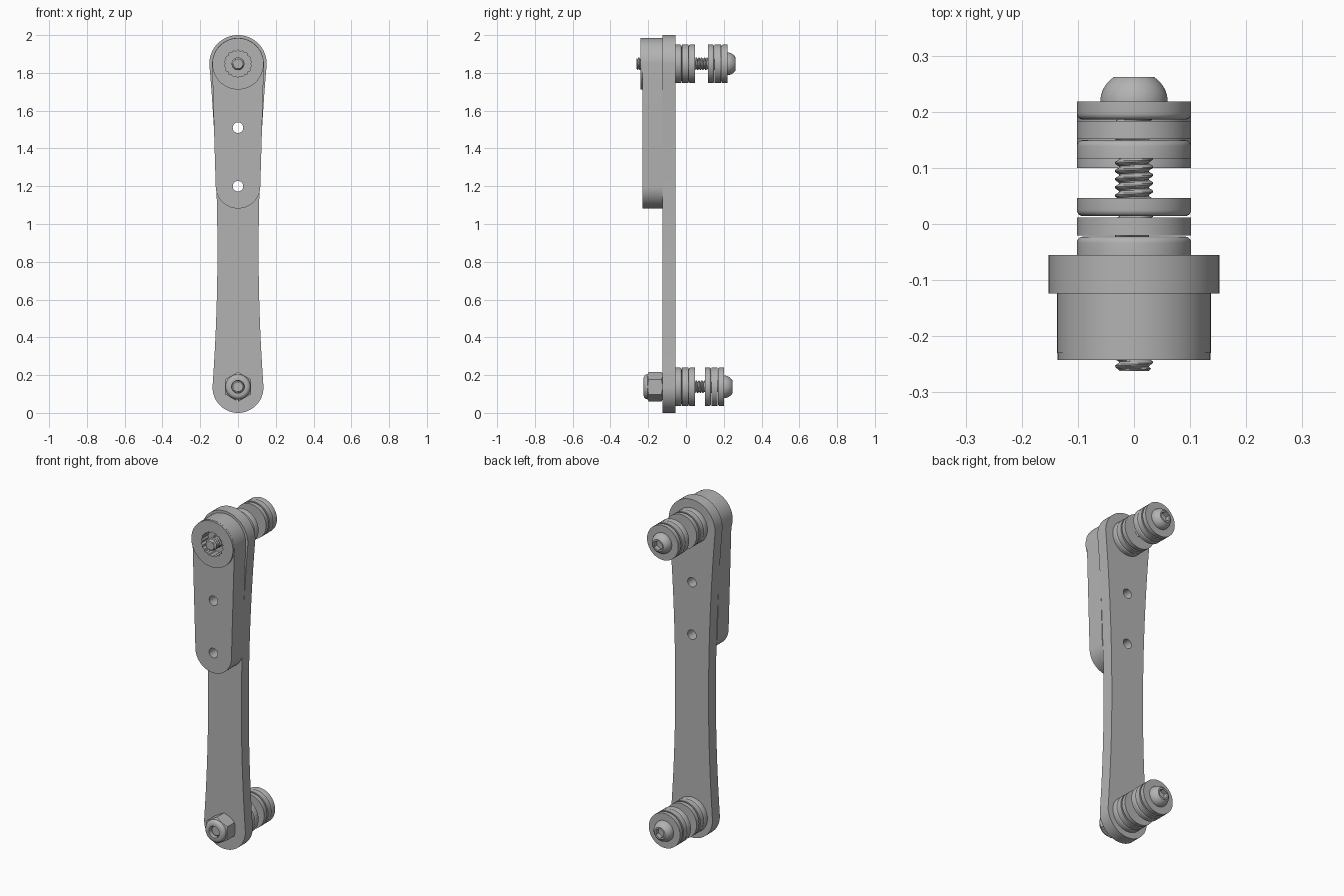
import bpy, bmesh, math
from math import pi, sin, cos, radians

cube = bpy.data.objects.get("Cube")
if cube:
    bpy.data.objects.remove(cube, do_unlink=True)

grey = bpy.data.materials.new("machined grey")
grey.use_nodes = True
grey.diffuse_color = (0.45, 0.45, 0.45, 1)
grey.node_tree.nodes["Principled BSDF"].inputs["Base Color"].default_value = (0.45, 0.45, 0.45, 1)

TOP, BOTTOM = 1.848, 0.138      # heights of the two bolts
HOLES = (1.51, 1.2)             # heights of the through holes


def finish(name, bm):
    bmesh.ops.remove_doubles(bm, verts=bm.verts, dist=1e-6)
    bmesh.ops.recalc_face_normals(bm, faces=bm.faces)
    mesh = bpy.data.meshes.new(name)
    bm.to_mesh(mesh)
    bm.free()
    mesh.materials.append(grey)
    ob = bpy.data.objects.new(name, mesh)
    bpy.context.collection.objects.link(ob)
    return ob


def smooth(ob):
    bpy.ops.object.select_all(action='DESELECT')
    ob.select_set(True)
    bpy.context.view_layer.objects.active = ob
    bpy.ops.object.shade_smooth_by_angle(angle=radians(30))


def skin(name, rings):
    """Closed loops of points joined in order and capped at both ends."""
    bm = bmesh.new()
    loops = [[bm.verts.new(p) for p in ring] for ring in rings]
    n = len(loops[0])
    for a, b in zip(loops, loops[1:]):
        for i in range(n):
            j = (i + 1) % n
            bm.faces.new((a[i], a[j], b[j], b[i]))
    bm.faces.new(loops[0])
    bm.faces.new(loops[-1])
    return finish(name, bm)


def plate(name, outline, y0, y1):
    return skin(name, [[(x, y, z) for x, z in outline] for y in (y0, y1)])


def ngon(n, r, z, wave=0):
    """Polygon around x = 0; wave pulls every other corner in."""
    return [((r - wave * (i % 2)) * cos(pi / 2 + 2 * pi * i / n),
             z + (r - wave * (i % 2)) * sin(pi / 2 + 2 * pi * i / n)) for i in range(n)]


def lathe(name, profile, z, n=64):
    return skin(name, [[(x, y, pz) for x, pz in ngon(n, r, z)] for r, y in profile])


def combine(ob, cutters, operation='DIFFERENCE'):
    for c in cutters:
        mod = ob.modifiers.new("cut", 'BOOLEAN')
        mod.operation, mod.object, mod.solver = operation, c, 'EXACT'
    bpy.context.view_layer.update()
    deps = bpy.context.evaluated_depsgraph_get()
    mesh = bpy.data.meshes.new_from_object(ob.evaluated_get(deps))
    ob.modifiers.clear()
    ob.data = mesh
    for c in cutters:
        bpy.data.objects.remove(c, do_unlink=True)


def through_holes():
    return [plate("hole_cutter", ngon(32, 0.028, z), -0.4, 0.4) for z in HOLES]


def link_outline(z0, r0, z1, r1, width, n=32, steps=20):
    """Rounded ends joined by sides that follow width(z)."""
    pts = [(r1 * cos(pi * i / n), z1 + r1 * sin(pi * i / n)) for i in range(n + 1)]
    side = [z1 + (z0 - z1) * i / steps for i in range(1, steps)]
    pts += [(-width(z), z) for z in side]
    pts += [(-r0 * cos(pi * i / n), z0 - r0 * sin(pi * i / n)) for i in range(n + 1)]
    pts += [(width(z), z) for z in reversed(side)]
    return pts


# Long waisted arm
def arm_width(z):
    t = z - 0.85
    return 0.109 + (0.043 * t * t if t > 0 else 0.026 * (t / 0.71) ** 2)


arm = plate("arm", link_outline(0.135, 0.135, TOP, 0.152, arm_width), -0.124, -0.055)
combine(arm, through_holes())
smooth(arm)

# Tapered front handle with a raised boss and a toothed socket
handle = plate("handle", link_outline(1.2, 0.118, TOP, 0.137,
               lambda z: 0.118 + 0.019 * (z - 1.2) / (TOP - 1.2), steps=2), -0.23, -0.124)
combine(handle, through_holes() + [plate("socket_cutter", ngon(36, 0.073, TOP, 0.007), -0.4, -0.18)])
smooth(handle)

boss = plate("handle_boss", ngon(64, 0.136, TOP), -0.242, -0.229)
combine(boss, [plate("socket_cutter", ngon(36, 0.073, TOP, 0.007), -0.4, -0.1)])
smooth(boss)


# Threaded shaft with a chamfered tip
def thread(name, z, y0, y1, pitch=0.0145, n=24):
    count = int((y1 - y0) / (pitch / 6))
    rings = []
    for k in range(count + 1):
        y = y0 + (y1 - y0) * k / count
        ring = []
        for i in range(n):
            phase = (y / pitch + i / n) % 1
            r = 0.025 + 0.009 * min(1, 2.6 * abs(phase - 0.5))
            r = min(r, 0.026 + (y - y0))
            a = 2 * pi * i / n
            ring.append((r * cos(a), y, z + r * sin(a)))
        rings.append(ring)
    smooth(skin(name, rings))


# Washer; domed = -1 or 1 rounds the rim on that side
def washer(name, z, y, domed):
    r, h, c = 0.102, 0.0325, 0.011
    arc = [(r - c + c * sin(pi / 2 * i / 5), c - c * cos(pi / 2 * i / 5)) for i in range(6)]
    prof = [(0.03, 0)] + (arc if domed else [(r, 0)]) + [(r, h), (0.03, h)]
    if domed > 0:
        prof = [(pr, h - py) for pr, py in prof]
    smooth(lathe(name, [(pr, y + py) for pr, py in prof], z))


# Button head with hex socket
def button_head(name, z, y):
    a0, a1 = radians(5), radians(54)
    dome = [(0.06 * cos(a0 + (a1 - a0) * i / 8), y + 0.054 * sin(a0 + (a1 - a0) * i / 8))
            for i in range(9)]
    head = lathe(name, [(0.06, y)] + dome, z)
    combine(head, [plate("hex_cutter", ngon(6, 0.029, z), y + 0.018, y + 0.1)])
    smooth(head)


for label, z, tip, outer in (("top", TOP, -0.262, 0.117), ("bottom", BOTTOM, -0.208, 0.1)):
    thread(label + "_bolt_thread", z, tip, outer + 0.105)
    button_head(label + "_bolt_head", z, outer + 0.1015)
    for stack, start in (("inner", -0.055), ("outer", outer)):
        for i, domed in enumerate((1, 0, -1)):
            washer(f"{label}_{stack}_washer_{i + 1}", z, start + i * 0.0345, domed)

# Lock nut: hex bar trimmed by a turned shape
nut = plate("lock_nut", ngon(6, 0.079, BOTTOM), -0.3, -0.1)
turned = lathe("nut_trim", [(0.02, -0.124), (0.068, -0.124), (0.084, -0.134), (0.084, -0.194),
                            (0.066, -0.204), (0.064, -0.213), (0.058, -0.22), (0.048, -0.224),
                            (0.034, -0.224), (0.032, -0.195), (0.02, -0.195)], BOTTOM)
combine(nut, [turned], 'INTERSECT')
smooth(nut)
